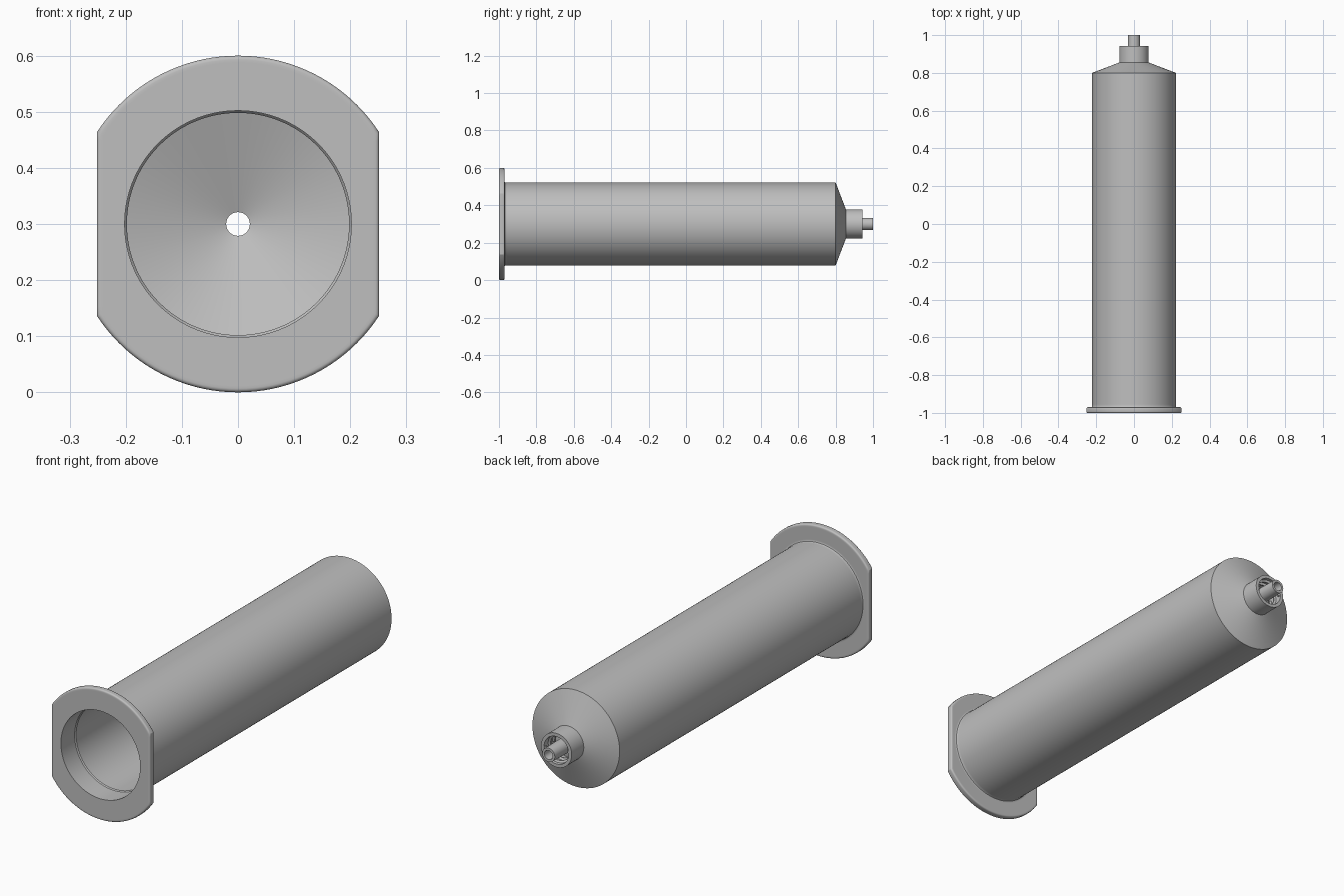
import bpy, bmesh, math

cube = bpy.data.objects.get("Cube")
if cube:
    bpy.data.objects.remove(cube, do_unlink=True)

AXIS_Z = 0.3      # height of the barrel's axis
SEGMENTS = 120
FLANGE_R = 0.3
FLAT_X = 0.2516   # half width across the flange flats

plastic = bpy.data.materials.new("grey plastic")
plastic.use_nodes = True
GREY = (0.52, 0.52, 0.52, 1)
plastic.diffuse_color = GREY
plastic.node_tree.nodes["Principled BSDF"].inputs["Base Color"].default_value = GREY


def finish(bm, name):
    bmesh.ops.recalc_face_normals(bm, faces=bm.faces)
    mesh = bpy.data.meshes.new(name)
    bm.to_mesh(mesh)
    bm.free()
    mesh.materials.append(plastic)
    obj = bpy.data.objects.new(name, mesh)
    bpy.context.collection.objects.link(obj)
    bpy.ops.object.select_all(action='DESELECT')
    obj.select_set(True)
    bpy.context.view_layer.objects.active = obj
    bpy.ops.object.shade_smooth_by_angle(angle=math.radians(30))
    return obj


def bridge(bm, rings, closed):
    """Join neighbouring rings of vertices with quads."""
    n = len(rings[0])
    pairs = list(zip(rings, rings[1:] + rings[:1]))
    for a, b in pairs if closed else pairs[:-1]:
        for i in range(n):
            j = (i + 1) % n
            bm.faces.new((a[i], a[j], b[j], b[i]))


def lathe(name, profile):
    """Turn a closed (radius, y) profile about the barrel axis; wide rings get flat sides."""
    bm = bmesh.new()
    rings = []
    for r, y in profile:
        limit = FLAT_X - (FLANGE_R - r) if r > 0.27 else r
        ring = []
        for i in range(SEGMENTS):
            a = math.tau * i / SEGMENTS
            x = max(-limit, min(limit, r * math.cos(a)))
            ring.append(bm.verts.new((x, y, AXIS_Z + r * math.sin(a))))
        rings.append(ring)
    bridge(bm, rings, True)
    return finish(bm, name)


def round_corner(r, y, size, start):
    """Quarter-circle profile points about a corner centre."""
    return [(r + size * math.cos(start + k * math.pi / 8),
             y + size * math.sin(start + k * math.pi / 8)) for k in range(5)]


def thread(name, start):
    """Helical ridge on the inside wall of the collar."""
    bm = bmesh.new()
    steps = 48
    section = [(0.065, -0.008), (0.054, -0.003), (0.054, 0.003), (0.065, 0.008)]
    rings = []
    for i in range(steps + 1):
        a = start + math.tau * i / steps
        y = 0.875 + 0.06 * i / steps
        rings.append([bm.verts.new((r * math.cos(a), y + dy, AXIS_Z + r * math.sin(a)))
                      for r, dy in section])
    bridge(bm, rings, False)
    bm.faces.new(rings[0])
    bm.faces.new(rings[-1])
    return finish(bm, name)


# Barrel with finger flange, hollow bore and cone
EDGE = 0.007
lathe("barrel_with_flange",
      [(0.202, -1), (0.288, -1)]
      + round_corner(FLANGE_R - EDGE, -1 + EDGE, EDGE, -math.pi / 2)
      + round_corner(FLANGE_R - EDGE, -0.97 - EDGE, EDGE, 0)
      + [(0.288, -0.97), (0.232, -0.97), (0.228, -0.97), (0.2238, -0.9682),
         (0.222, -0.964), (0.222, -0.955), (0.222, 0.8), (0.078, 0.855),
         (0.06, 0.862), (0.021, 0.862), (0.021, 0.848), (0.198, 0.785),
         (0.198, -0.895), (0.202, -0.9)])

# Locking collar around the nozzle
lathe("lock_collar", [(0.078, 0.845), (0.078, 0.943), (0.063, 0.943), (0.063, 0.845)])

# Nozzle with through bore
lathe("nozzle", [(0.034, 0.855), (0.032, 1), (0.021, 1), (0.021, 0.855)])

# Two-start thread inside the collar
for label, start in (("first", 0), ("second", math.pi)):
    thread(label + "_collar_thread", start)
